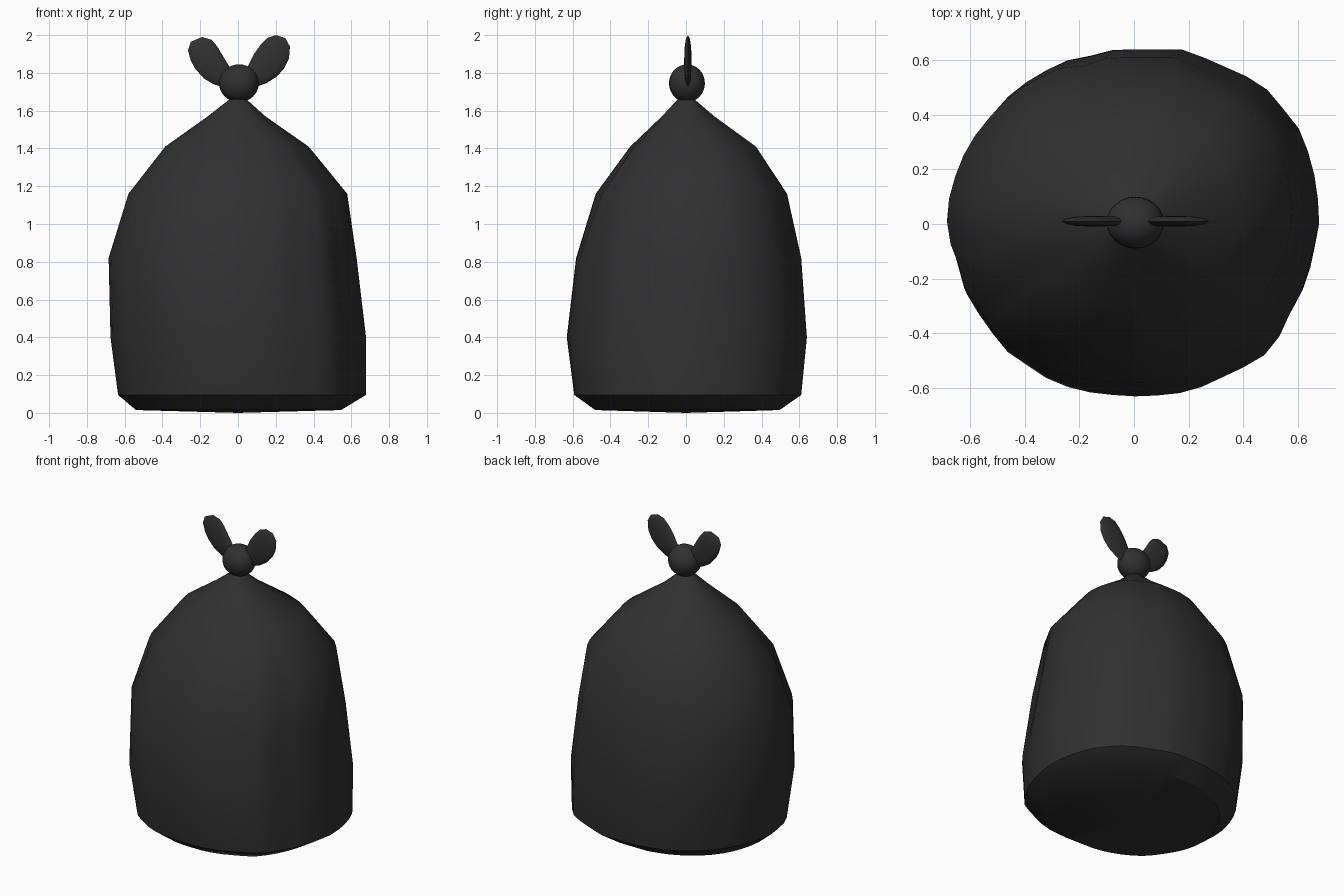
import bpy, bmesh, math, random
from mathutils import Matrix, Vector

random.seed(4)
cube = bpy.data.objects.get("Cube")
if cube:
    bpy.data.objects.remove(cube, do_unlink=True)

plastic = bpy.data.materials.new("black plastic")
plastic.use_nodes = True
COLOUR = (0.03, 0.03, 0.03, 1)
plastic.diffuse_color = COLOUR
plastic.node_tree.nodes["Principled BSDF"].inputs["Base Color"].default_value = COLOUR


def finish(bm, name, angle):
    """Turn a bmesh into a smooth-shaded object with the bag colour."""
    bmesh.ops.recalc_face_normals(bm, faces=bm.faces)
    mesh = bpy.data.meshes.new(name)
    bm.to_mesh(mesh)
    bm.free()
    mesh.materials.append(plastic)
    obj = bpy.data.objects.new(name, mesh)
    bpy.context.collection.objects.link(obj)
    bpy.ops.object.select_all(action='DESELECT')
    obj.select_set(True)
    bpy.context.view_layer.objects.active = obj
    bpy.ops.object.shade_smooth_by_angle(angle=math.radians(angle))
    return obj


def skin(bm, rings):
    """Bridge equal-length vertex loops with quads."""
    for a, b in zip(rings, rings[1:]):
        for i in range(len(a)):
            j = (i + 1) % len(a)
            bm.faces.new((a[i], a[j], b[j], b[i]))


def fan(bm, ring, point):
    """Close a vertex loop onto one point."""
    tip = bm.verts.new(point)
    for i in range(len(ring)):
        bm.faces.new((ring[i], ring[(i + 1) % len(ring)], tip))


# Irregular plan outline, one radius every 15 degrees starting at +x
OUTLINE = [.68, .685, .70, .69, .66, .66, .645, .64, .645, .655, .665, .67,
           .68, .675, .66, .66, .645, .635, .625, .635, .645, .675, .67, .67]
# Bag levels: height, left-to-right extent, front-to-back extent
LEVELS = [(0.015, -.54, .545, -.49, .495), (0.095, -.635, .68, -.60, .61),
          (0.40, -.675, .68, -.64, .64), (0.82, -.685, .63, -.59, .61),
          (1.16, -.58, .58, -.485, .535), (1.41, -.385, .375, -.30, .37),
          (1.57, -.16, .145, -.13, .15), (1.66, -.045, .045, -.045, .045),
          (1.70, -.05, .05, -.05, .05)]
# Fold lines: direction in degrees, width in degrees, depth, centre height
FOLDS = [(-73, 5, .035, 1.35), (-50, 5, .03, 1.0), (-27, 6, .035, .75),
         (-12, 5, .02, .45), (-100, 5, .012, 1.2), (-148, 5, .02, 1.15),
         (-165, 5, .02, .7), (40, 5, .015, .7), (105, 5, .012, .8)]
SEGMENTS = 48

# Bag body
bm = bmesh.new()
rings = []
jitter = [random.uniform(-.004, .004) for _ in range(SEGMENTS)]
for z, x0, x1, y0, y1 in LEVELS:
    ring = []
    for i in range(SEGMENTS):
        deg = i * 360 / SEGMENTS
        a = math.radians(deg)
        k, f = divmod(deg / 15, 1)
        k = int(k)
        r = OUTLINE[k] * (1 - f) + OUTLINE[(k + 1) % 24] * f
        if 0.09 < z < 1.5:
            r += jitter[i]
            for d, w, depth, height in FOLDS:
                gap = (deg - d + 180) % 360 - 180
                r -= depth * math.exp(-(gap / w) ** 2 - ((z - height) / .35) ** 2)
        x = (x0 + x1) / 2 + math.cos(a) * r / .68 * (x1 - x0) / 2
        y = (y0 + y1) / 2 + math.sin(a) * r / .637 * (y1 - y0) / 2
        # Keep the corners of each level inside its extents
        x, y = min(max(x, x0), x1), min(max(y, y0), y1)
        ring.append(bm.verts.new((x, y, z)))
    rings.append(ring)
skin(bm, rings)
fan(bm, rings[0], (0, 0, 0))
fan(bm, rings[-1], (0, 0, 1.72))
finish(bm, "bag_body", 33)

# Knot
bm = bmesh.new()
bmesh.ops.create_uvsphere(bm, u_segments=24, v_segments=16, radius=1)
bmesh.ops.transform(bm, verts=bm.verts, matrix=Matrix.Translation((.005, .005, 1.745))
                    @ Matrix.Diagonal((.105, .095, .10, 1)))
finish(bm, "knot", 60)

# Tied ends: flat rounded ears, domed slightly on both sides
EARS = {
    "left_tied_end": [(.03, 1.74), (.09, 1.725), (.15, 1.745), (.205, 1.78), (.245, 1.825),
                      (.27, 1.875), (.275, 1.94), (.25, 1.985), (.20, 2.0), (.155, 1.985),
                      (.12, 1.95), (.085, 1.90), (.055, 1.84), (.03, 1.79)],
    "right_tied_end": [(-.02, 1.74), (-.08, 1.725), (-.13, 1.74), (-.18, 1.77), (-.225, 1.82),
                       (-.25, 1.865), (-.265, 1.92), (-.25, 1.965), (-.19, 1.99), (-.14, 1.975),
                       (-.11, 1.94), (-.08, 1.89), (-.05, 1.84), (-.02, 1.79)],
}
for name, outline in EARS.items():
    bm = bmesh.new()
    centre = sum((Vector(p) for p in outline), Vector((0, 0))) / len(outline)
    rings = []
    for size, y in ((.55, -.017), (.85, -.011), (1, 0), (.85, .011), (.55, .017)):
        pts = [centre + (Vector(p) - centre) * size for p in outline]
        rings.append([bm.verts.new((p.x, .01 + y, p.y)) for p in pts])
    skin(bm, rings)
    fan(bm, rings[0], (centre.x, -.01, centre.y))
    fan(bm, rings[-1], (centre.x, .03, centre.y))
    finish(bm, name, 50)
